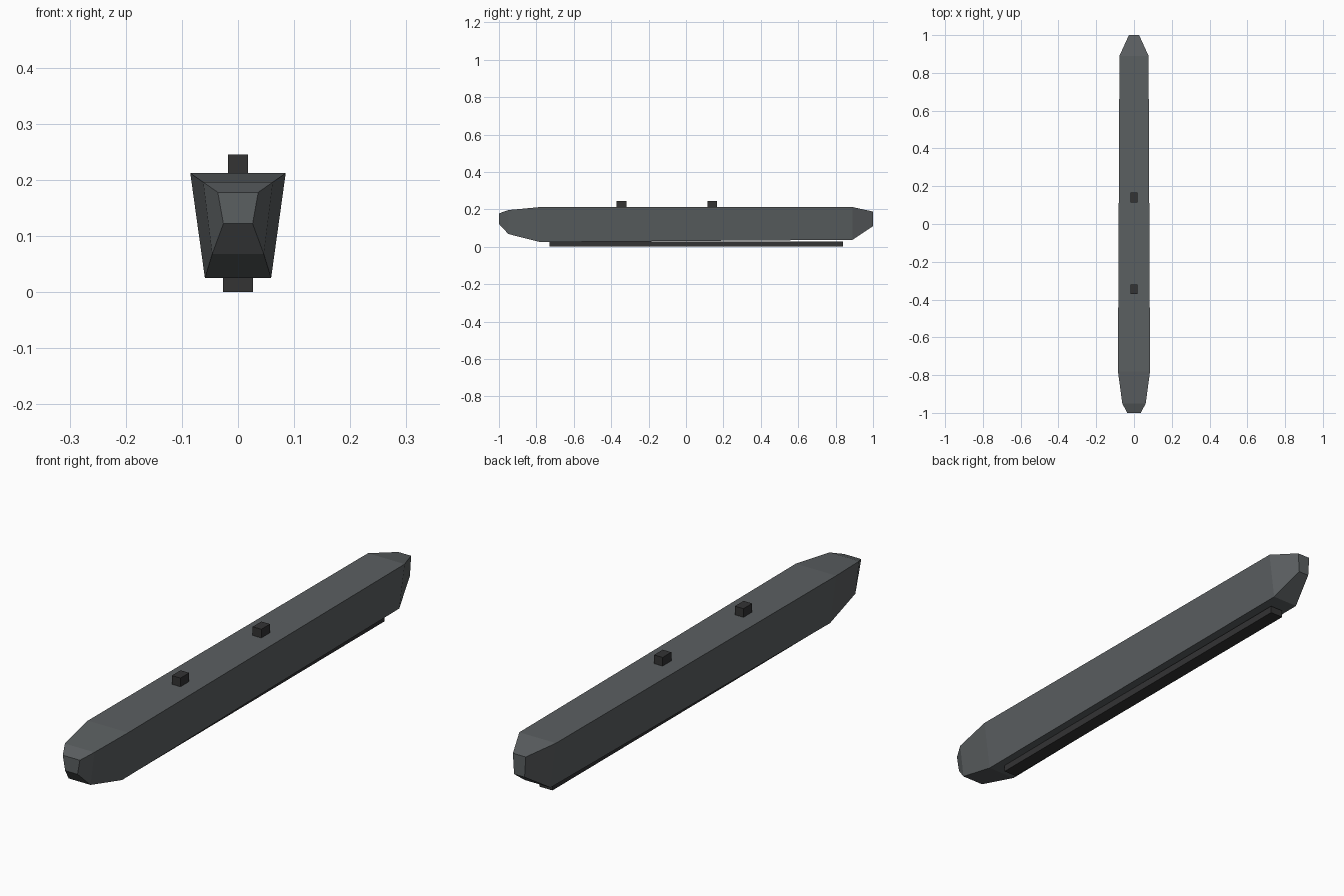
import bpy
import bmesh

cube = bpy.data.objects.get("Cube")
if cube:
    bpy.data.objects.remove(cube)


def material(name, colour):
    mat = bpy.data.materials.new(name)
    mat.use_nodes = True
    mat.diffuse_color = colour
    mat.node_tree.nodes["Principled BSDF"].inputs["Base Color"].default_value = colour
    return mat


def loft(name, sections, mat):
    """Skin four-sided sections: y, top half width, top z, bottom half width, bottom z."""
    bm = bmesh.new()
    rings = []
    for y, wt, zt, wb, zb in sections:
        corners = [(-wb, y, zb), (wb, y, zb), (wt, y, zt), (-wt, y, zt)]
        rings.append([bm.verts.new(c) for c in corners])
    for a, b in zip(rings, rings[1:]):
        for i in range(4):
            j = (i + 1) % 4
            bm.faces.new((a[i], a[j], b[j], b[i]))
    bm.faces.new(rings[0])
    bm.faces.new(rings[-1])
    bmesh.ops.recalc_face_normals(bm, faces=bm.faces)
    mesh = bpy.data.meshes.new(name)
    bm.to_mesh(mesh)
    bm.free()
    mesh.materials.append(mat)
    obj = bpy.data.objects.new(name, mesh)
    bpy.context.collection.objects.link(obj)
    return obj


def box(name, half_width, y0, y1, z0, z1, mat):
    return loft(name, [(y, half_width, z1, half_width, z0) for y in (y0, y1)], mat)


grey = material("slate grey", (0.105, 0.115, 0.12, 1))
dark = material("dark grey", (0.033, 0.033, 0.034, 1))

# Tapered body with a two-step nose and a bevelled tail
loft("body", [
    (-1.0, 0.036, 0.178, 0.026, 0.122),
    (-0.95, 0.062, 0.196, 0.046, 0.068),
    (-0.78, 0.085, 0.212, 0.059, 0.025),
    (0.89, 0.077, 0.212, 0.054, 0.037),
    (1.0, 0.027, 0.188, 0.022, 0.11),
], grey)

# Rail under the body
box("bottom_rail", 0.027, -0.73, 0.84, 0.0, 0.028, dark)

# Two mounting lugs on top
for name, y in (("front_lug", -0.345), ("rear_lug", 0.14)):
    box(name, 0.018, y - 0.026, y + 0.026, 0.205, 0.245, dark)
